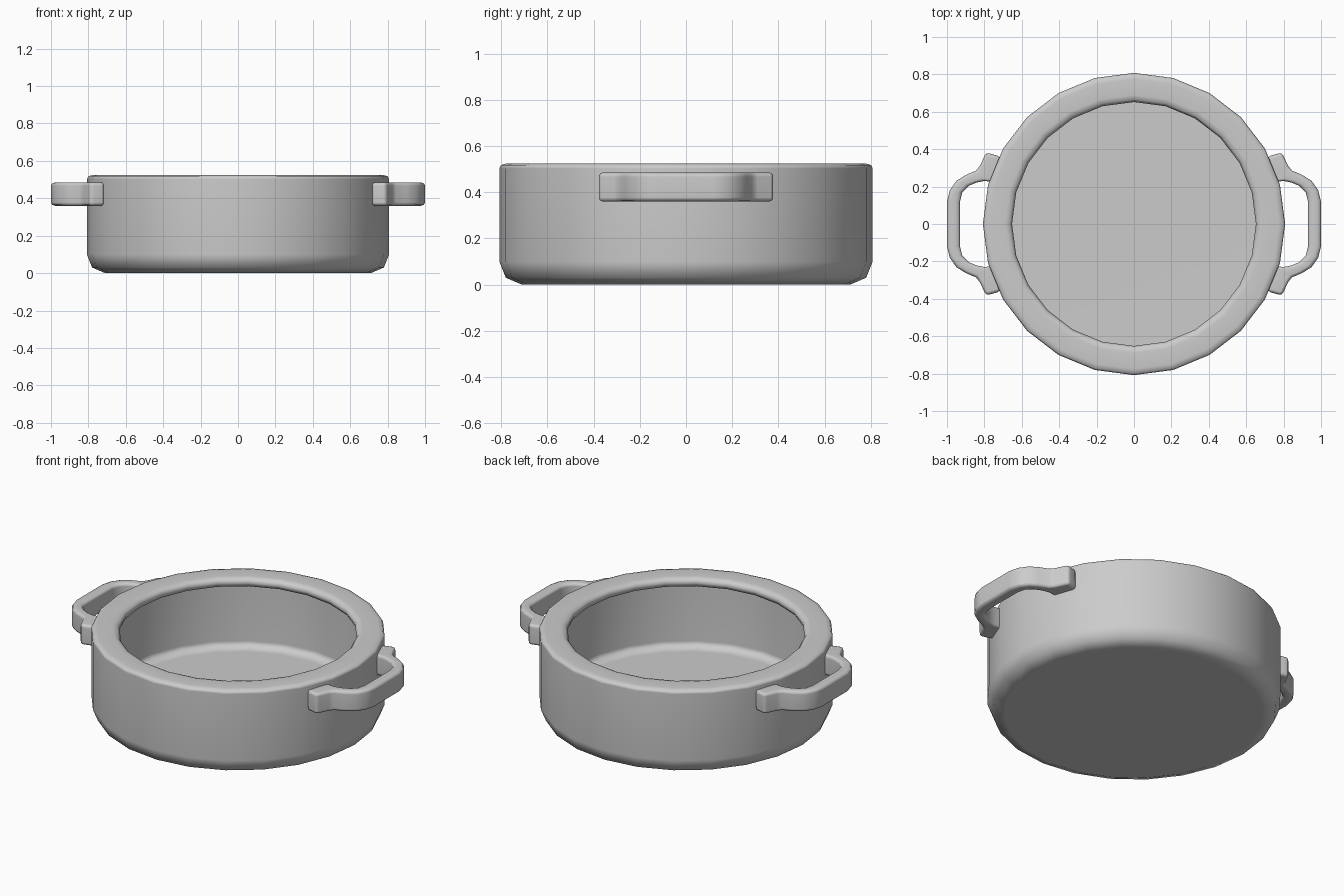
import bpy, bmesh, math

if "Cube" in bpy.data.objects:
    bpy.data.objects.remove(bpy.data.objects["Cube"])


def finish(bm, name, bevel_width=0):
    bmesh.ops.recalc_face_normals(bm, faces=bm.faces)
    mesh = bpy.data.meshes.new(name)
    bm.to_mesh(mesh)
    bm.free()
    obj = bpy.data.objects.new(name, mesh)
    bpy.context.collection.objects.link(obj)
    bpy.ops.object.select_all(action='DESELECT')
    obj.select_set(True)
    bpy.context.view_layer.objects.active = obj
    if bevel_width:
        bevel = obj.modifiers.new("rounded_edges", 'BEVEL')
        bevel.width = bevel_width
        bevel.segments = 2
        bevel.limit_method = 'ANGLE'
        bevel.angle_limit = math.radians(50)
        bpy.ops.object.modifier_apply(modifier=bevel.name)
    bpy.ops.object.shade_smooth_by_angle(angle=math.radians(60))
    weighted = obj.modifiers.new("clean_shading", 'WEIGHTED_NORMAL')
    weighted.keep_sharp = True
    return obj


# Pot body: one turned profile (radius, height) from base centre, over the
# overhanging rim, to the inner floor
SIDES = 24
profile = [(0.71, 0.0), (0.78, 0.03), (0.808, 0.10), (0.808, 0.503),
           (0.80, 0.518), (0.775, 0.525), (0.69, 0.525), (0.665, 0.518),
           (0.652, 0.50), (0.66, 0.475), (0.69, 0.465), (0.735, 0.46),
           (0.735, 0.11), (0.72, 0.085), (0.68, 0.07)]
bm = bmesh.new()
rings = []
for r, z in profile:
    rings.append([bm.verts.new((r * math.cos(2 * math.pi * i / SIDES),
                                r * math.sin(2 * math.pi * i / SIDES), z))
                  for i in range(SIDES)])
for a, b in zip(rings, rings[1:]):
    for i in range(SIDES):
        j = (i + 1) % SIDES
        bm.faces.new((a[i], a[j], b[j], b[i]))
bm.faces.new(rings[0])
bm.faces.new(rings[-1])
finish(bm, "pot_body")

# Handles: half outline seen from above, mirrored in y and extruded in z
outer = [(1.0, 0.12), (0.985, 0.18), (0.95, 0.23), (0.90, 0.262),
         (0.845, 0.285), (0.825, 0.31), (0.79, 0.382), (0.712, 0.36)]
inner = [(0.755, 0.225), (0.80, 0.23), (0.84, 0.222), (0.882, 0.205),
         (0.918, 0.17), (0.93, 0.12)]
half = outer + inner
Z0, Z1 = 0.36, 0.485


def handle(side, name):
    bm = bmesh.new()
    rows = [[[bm.verts.new((side * x, s * y, z)) for x, y in half]
             for z in (Z0, Z1)] for s in (1, -1)]
    n = len(half)
    # flat top and bottom: strips across the bar, joined at the middle
    for level in (0, 1):
        for row in (rows[0][level], rows[1][level]):
            for i in range(n // 2 - 1):
                bm.faces.new((row[i], row[i + 1], row[n - 2 - i], row[n - 1 - i]))
        up, down = rows[0][level], rows[1][level]
        bm.faces.new((up[0], up[-1], down[-1], down[0]))
    # side walls
    for low, high in rows:
        for i in range(n - 1):
            bm.faces.new((low[i], low[i + 1], high[i + 1], high[i]))
    for i in (0, n - 1):
        bm.faces.new((rows[0][0][i], rows[0][1][i],
                      rows[1][1][i], rows[1][0][i]))
    finish(bm, name, 0.018)


handle(1, "right_handle")
handle(-1, "left_handle")
